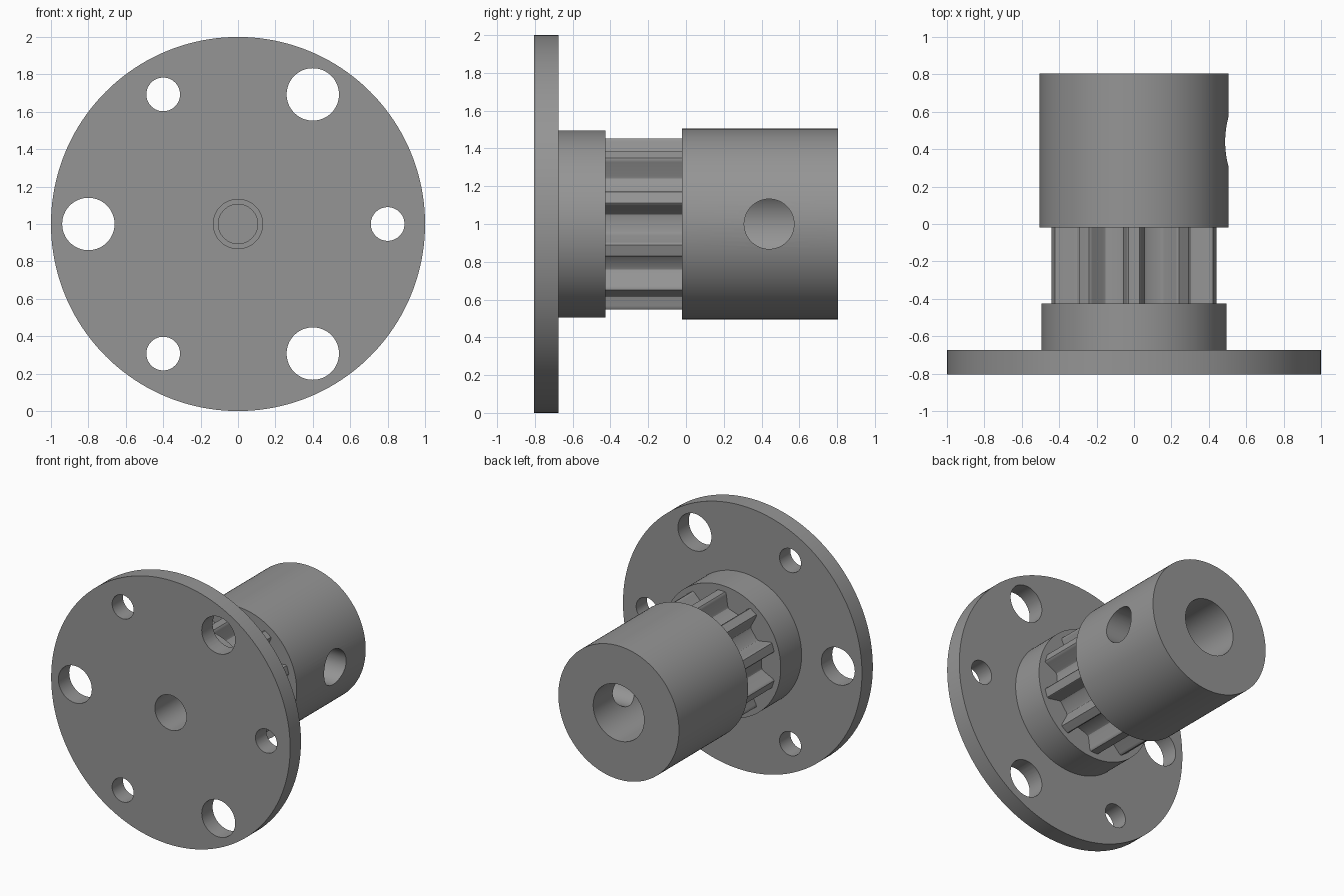
import bpy, bmesh, math
from mathutils import Matrix, Vector

if "Cube" in bpy.data.objects:
    bpy.data.objects.remove(bpy.data.objects["Cube"])

AXIS_Z = 1.0      # height of the shaft axis, which runs along y
TEETH = 10

steel = bpy.data.materials.new("machined grey")
steel.diffuse_color = (0.30, 0.30, 0.30, 1)
steel.use_nodes = True
steel.node_tree.nodes["Principled BSDF"].inputs["Base Color"].default_value = steel.diffuse_color


def finish(name, bm):
    """Turn a bmesh into a named object."""
    bmesh.ops.remove_doubles(bm, verts=bm.verts, dist=1e-5)
    bmesh.ops.recalc_face_normals(bm, faces=bm.faces)
    mesh = bpy.data.meshes.new(name)
    bm.to_mesh(mesh)
    bm.free()
    mesh.materials.append(steel)
    obj = bpy.data.objects.new(name, mesh)
    bpy.context.collection.objects.link(obj)
    return obj


def lathe(name, profile, steps=128):
    """Revolve (radius, y) points about the shaft axis."""
    bm = bmesh.new()
    verts = [bm.verts.new((r, y, AXIS_Z)) for r, y in profile]
    edges = [bm.edges.new(pair) for pair in zip(verts, verts[1:])]
    bmesh.ops.spin(bm, geom=verts + edges, cent=(0, 0, AXIS_Z), axis=(0, 1, 0),
                   angle=math.tau, steps=steps, use_merge=False)
    return finish(name, bm)


def drill(target, holes):
    """Cut round holes given as (centre, direction, radius, length)."""
    bm = bmesh.new()
    for centre, direction, radius, length in holes:
        turn = Vector(direction).to_track_quat('Z', 'Y').to_matrix().to_4x4()
        bmesh.ops.create_cone(bm, cap_ends=True, segments=64, radius1=radius, radius2=radius,
                              depth=length, matrix=Matrix.Translation(centre) @ turn)
    cutter = finish("hole_cutter", bm)
    cutter.hide_render = True
    mod = target.modifiers.new("holes", 'BOOLEAN')
    mod.object, mod.operation, mod.solver = cutter, 'DIFFERENCE', 'EXACT'
    bpy.context.view_layer.objects.active = target
    bpy.ops.object.modifier_apply(modifier=mod.name)
    bpy.data.objects.remove(cutter)


# Mounting flange with its collar and a stepped blind centre hole
flange = lathe("mounting_flange", [
    (0, -0.45), (0.105, -0.45), (0.105, -0.50), (0.132, -0.50), (0.132, -0.805),
    (1.0, -0.805), (1.0, -0.675), (0.495, -0.675), (0.495, -0.425), (0, -0.425)], 160)

# Six bolt holes, alternating small and large
bolts = []
for i in range(6):
    a = i * math.tau / 6
    centre = (0.8 * math.cos(a), -0.74, AXIS_Z + 0.8 * math.sin(a))
    bolts.append((centre, (0, 1, 0), 0.14 if i % 2 else 0.09, 0.4))
drill(flange, bolts)

# Shaft hub with a blind bore and one set-screw hole through the +x wall
hub = lathe("shaft_hub", [
    (0, -0.02), (0.505, -0.02), (0.505, 0.805), (0.213, 0.805), (0.213, 0.03), (0, 0.03)])
drill(hub, [((0.4, 0.44, AXIS_Z), (1, 0, 0), 0.132, 0.6)])

# One groove in the xz plane: rounded root corners, sloped flanks, eased tooth tips
half = [(0.335, 0.0), (0.335, 0.035), (0.339, 0.050), (0.350, 0.060),
        (0.425, 0.096), (0.436, 0.104), (0.440, 0.111)]
groove = [(x, -z) for x, z in reversed(half[1:])] + half
tip = math.tau / (2 * TEETH)
groove.append((0.453 * math.cos(tip), 0.453 * math.sin(tip)))

# Toothed pulley between collar and hub; its ends are closed by those parts
bm = bmesh.new()
ring = []
for i in range(TEETH):
    a = i * math.tau / TEETH
    c, s = math.cos(a), math.sin(a)
    ring += [bm.verts.new((x * c - z * s, -0.425, AXIS_Z + x * s + z * c)) for x, z in groove]
edges = [bm.edges.new((v, ring[(i + 1) % len(ring)])) for i, v in enumerate(ring)]
walls = bmesh.ops.extrude_edge_only(bm, edges=edges)["geom"]
bmesh.ops.translate(bm, vec=(0, 0.405, 0),
                    verts=[g for g in walls if isinstance(g, bmesh.types.BMVert)])
pulley = finish("toothed_pulley", bm)

# Smooth the round walls and keep the rims sharp
for obj in (flange, hub, pulley):
    bpy.ops.object.select_all(action='DESELECT')
    obj.select_set(True)
    bpy.context.view_layer.objects.active = obj
    bpy.ops.object.shade_smooth_by_angle(angle=math.radians(30))
